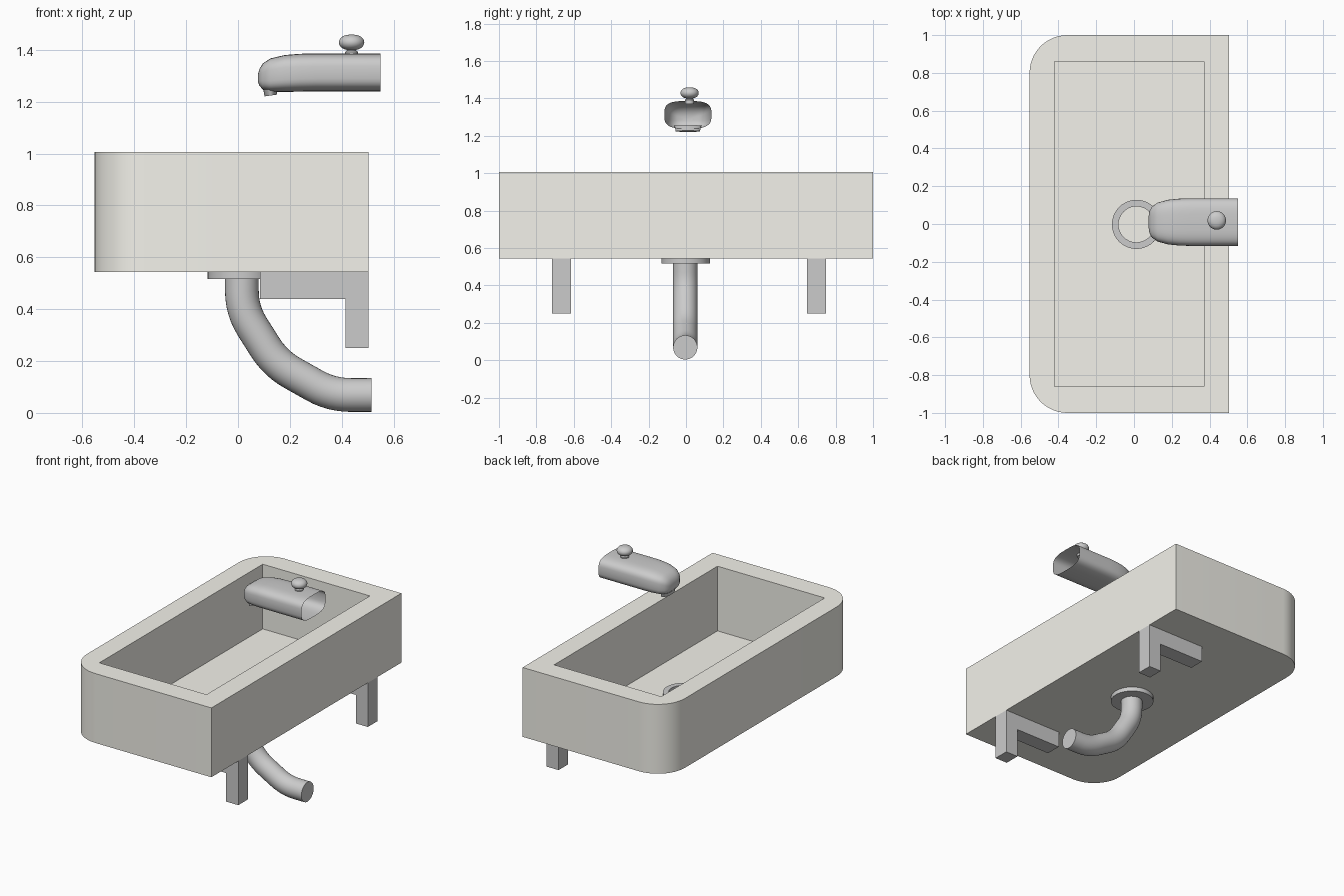
import bpy, bmesh, math
from mathutils import Vector, Matrix

if "Cube" in bpy.data.objects:
    bpy.data.objects.remove(bpy.data.objects["Cube"])


def make(name, bm, smooth=None):
    bmesh.ops.recalc_face_normals(bm, faces=bm.faces)
    me = bpy.data.meshes.new(name)
    bm.to_mesh(me)
    bm.free()
    ob = bpy.data.objects.new(name, me)
    bpy.context.collection.objects.link(ob)
    bpy.ops.object.select_all(action='DESELECT')
    ob.select_set(True)
    bpy.context.view_layer.objects.active = ob
    if smooth:
        bpy.ops.object.shade_smooth_by_angle(angle=math.radians(smooth))
    return ob


def prism(name, pts, origin, direction, smooth=None):
    """Extrude an outline of 3D points (shifted by origin) along direction."""
    bm = bmesh.new()
    f = bm.faces.new([bm.verts.new(Vector(p) + Vector(origin)) for p in pts])
    ext = bmesh.ops.extrude_face_region(bm, geom=[f], use_keep_orig=True)
    bmesh.ops.translate(bm, vec=direction,
                        verts=[v for v in ext['geom'] if isinstance(v, bmesh.types.BMVert)])
    return make(name, bm, smooth)


def loft(name, rings, cap_start=True, cap_end=True, smooth=40):
    bm = bmesh.new()
    vr = [[bm.verts.new(p) for p in r] for r in rings]
    n = len(vr[0])
    for a, b in zip(vr, vr[1:]):
        for i in range(n):
            bm.faces.new((a[i], a[(i + 1) % n], b[(i + 1) % n], b[i]))
    if cap_start:
        bm.faces.new(vr[0])
    if cap_end:
        bm.faces.new(vr[-1])
    return make(name, bm, smooth)


def lathe(name, profile, cx, cy, n=40, smooth=40):
    return loft(name, [[(cx + r * math.cos(2 * math.pi * i / n),
                         cy + r * math.sin(2 * math.pi * i / n), z) for i in range(n)]
                       for r, z in profile], smooth=smooth)


# Basin: outline with two rounded corners, hollowed by a box
R, X0, X1 = 0.2, -0.553, 0.504
outline = [(X1, -1, 0), (X1, 1, 0)]
for cy, a0 in ((1 - R, 90), (R - 1, 180)):
    for i in range(13):
        a = math.radians(a0 + 90 * i / 12)
        outline.append((X0 + R + R * math.cos(a), cy + R * math.sin(a), 0))
basin = prism("basin", outline, (0, 0, 0.544), (0, 0, 0.462), 30)
hollow = [(-0.42, -0.86, 0), (0.37, -0.86, 0), (0.37, 0.86, 0), (-0.42, 0.86, 0)]
cutter = prism("basin_cutter", hollow, (0, 0, 0.575), (0, 0, 0.6))
cutter.hide_render = True
bpy.context.view_layer.objects.active = basin
mod = basin.modifiers.new("hollow", 'BOOLEAN')
mod.operation = 'DIFFERENCE'
mod.solver = 'EXACT'
mod.object = cutter
bpy.ops.object.modifier_apply(modifier=mod.name)
bpy.data.objects.remove(cutter)
mat = bpy.data.materials.new("ceramic")
mat.diffuse_color = (0.9, 0.89, 0.83, 1)
mat.use_nodes = True
mat.node_tree.nodes["Principled BSDF"].inputs["Base Color"].default_value = mat.diffuse_color
basin.data.materials.clear()
basin.data.materials.append(mat)

# L-shaped wall brackets
ell = [(0.085, 0, 0.544), (0.085, 0, 0.44), (0.415, 0, 0.44),
       (0.415, 0, 0.25), (0.504, 0, 0.25), (0.504, 0, 0.544)]
for side, y in (("left", -0.717), ("right", 0.647)):
    prism(side + "_bracket", ell, (0, y, 0), (0, 0.102, 0))

# Drain flange with a recessed top
lathe("drain_flange", [(0.13, 0.516), (0.13, 0.592), (0.095, 0.592), (0.095, 0.555)],
      0.013, -0.002)

# Drain pipe: path with softened corners
corners = [Vector(p) for p in ((0.015, 0.54), (0.015, 0.395), (0.145, 0.19),
                               (0.36, 0.069), (0.515, 0.069))]
path = [corners[0]]
for a, b, c in zip(corners, corners[1:], corners[2:]):
    s = b + (a - b).normalized() * 0.075
    e = b + (c - b).normalized() * 0.075
    path += [s * (1 - t) ** 2 + b * 2 * t * (1 - t) + e * t * t
             for t in (i / 6 for i in range(7))]
path.append(corners[-1])
rings = []
for i, p in enumerate(path):
    d = (path[min(i + 1, len(path) - 1)] - path[max(i - 1, 0)]).normalized()
    if i == 0:
        d = Vector((0, -1))
    if i == len(path) - 1:
        d = Vector((1, 0))
    ring = []
    for k in range(32):
        a = 2 * math.pi * k / 32
        u, v = 0.065 * math.cos(a), 0.065 * math.sin(a)
        ring.append((p.x - d.y * u, -0.004 + v, p.y + d.x * u))
    rings.append(ring)
loft("drain_pipe", rings)

# Tap spout: rounded-box section, open at the wall end
CY = 0.01
stations = [(0.55, 0.126, 1.24, 1.386), (0.3, 0.126, 1.24, 1.386), (0.24, 0.124, 1.239, 1.385),
            (0.18, 0.118, 1.238, 1.38), (0.125, 0.103, 1.238, 1.367),
            (0.095, 0.082, 1.247, 1.347), (0.082, 0.058, 1.263, 1.325),
            (0.077, 0.028, 1.278, 1.306)]


def power(c, e):
    return math.copysign(abs(c) ** e, c)


rings = []
for x, w, z0, z1 in stations:
    rings.append([(x, CY + w * power(math.cos(a), 0.6),
                   (z0 + z1) / 2 + (z1 - z0) / 2 * power(math.sin(a), 0.6))
                  for a in (2 * math.pi * k / 40 for k in range(40))])
loft("tap_spout", rings, cap_start=False, smooth=60)

# Flattened outlet under the nose
bm = bmesh.new()
bmesh.ops.create_cone(bm, cap_ends=True, segments=32, radius1=0.9, radius2=1, depth=0.03)
bmesh.ops.transform(bm, verts=bm.verts, matrix=Matrix.Translation((0.125, CY, 1.239))
                    @ Matrix.Rotation(math.radians(-8), 4, 'Y')
                    @ Matrix.Diagonal((0.027, 0.072, 1, 1)))
make("tap_outlet", bm, 40)

# Tap knob on a short neck
lathe("tap_neck", [(0.025, 1.37), (0.025, 1.392), (0.018, 1.398), (0.018, 1.41)], 0.438, 0.019)
knob = [(0.049 * math.cos(a) ** 0.8, 1.429 + 0.03 * math.sin(a))
        for a in (math.radians(-85 + 170 * i / 16) for i in range(17))]
lathe("tap_knob", knob, 0.438, 0.019, 32, 60)
